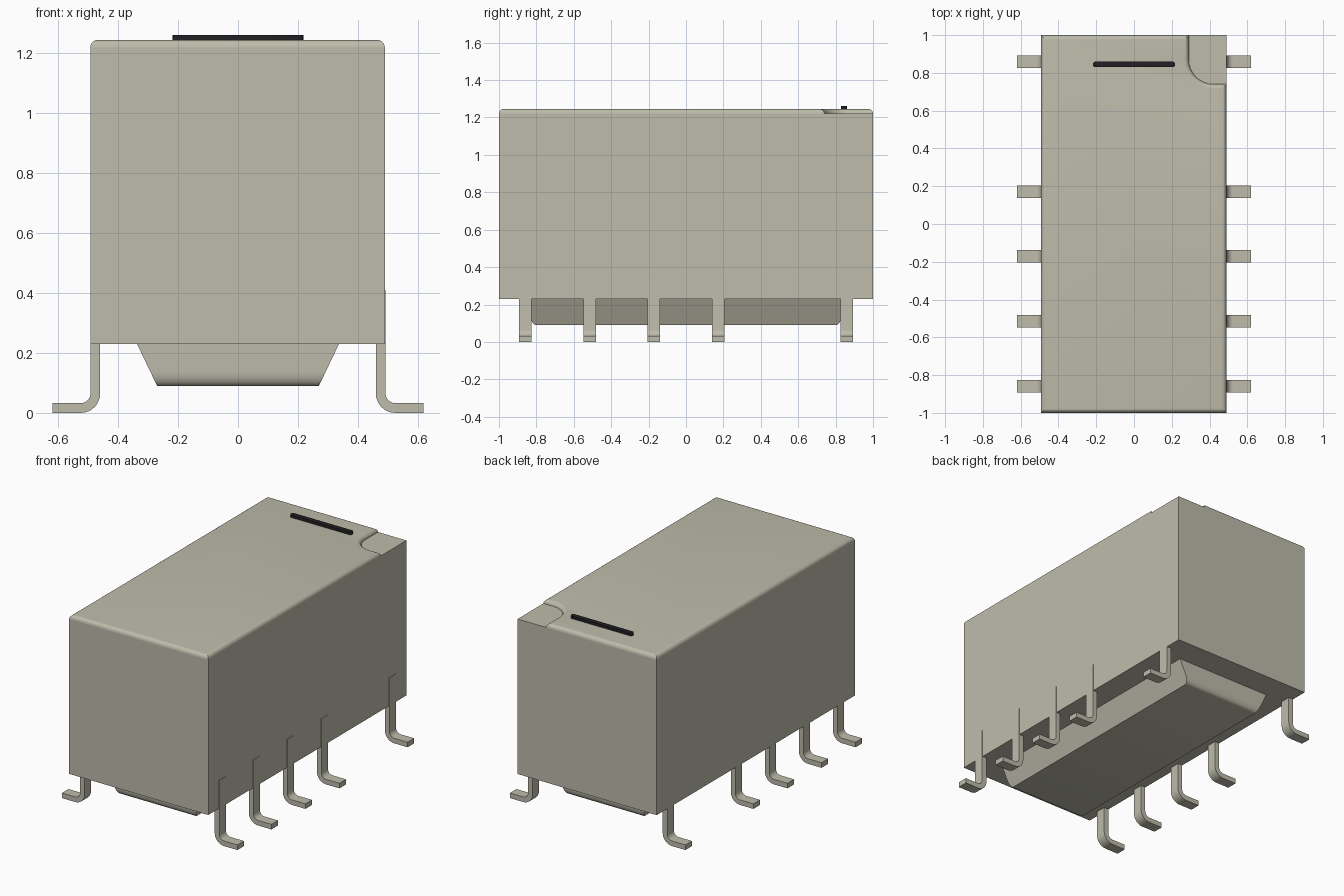
import bpy, bmesh
from math import cos, sin, pi

if "Cube" in bpy.data.objects:
    bpy.data.objects.remove(bpy.data.objects["Cube"])


def material(name, rgb):
    m = bpy.data.materials.new(name)
    m.use_nodes = True
    m.diffuse_color = (*rgb, 1)
    m.node_tree.nodes["Principled BSDF"].inputs["Base Color"].default_value = (*rgb, 1)
    return m


BEIGE = material("warm_grey_plastic", (0.515, 0.503, 0.407))
BLACK = material("black_marking", (0.015, 0.015, 0.017))


def loft(bm, rings, bottom=True, top=True):
    """Skin equal-length rings of points and cap the ends."""
    loops = [[bm.verts.new(p) for p in ring] for ring in rings]
    n = len(loops[0])
    for a, b in zip(loops, loops[1:]):
        for i in range(n):
            j = (i + 1) % n
            bm.faces.new((a[i], a[j], b[j], b[i]))
    if bottom:
        bm.faces.new(loops[0][::-1])
    if top:
        bm.faces.new(loops[-1])


def finish(name, bm, mat):
    bmesh.ops.recalc_face_normals(bm, faces=bm.faces)
    mesh = bpy.data.meshes.new(name)
    bm.to_mesh(mesh)
    bm.free()
    mesh.materials.append(mat)
    ob = bpy.data.objects.new(name, mesh)
    bpy.context.collection.objects.link(ob)
    bpy.ops.object.select_all(action='DESELECT')
    ob.select_set(True)
    bpy.context.view_layer.objects.active = ob
    bpy.ops.object.shade_smooth_by_angle()
    return ob


def arc(cx, cy, r, start, end, steps=8):
    return [(cx + r * cos(start + (end - start) * i / steps),
             cy + r * sin(start + (end - start) * i / steps)) for i in range(steps + 1)]


def rect(x0, x1, y, z):
    return [(x0, -y, z), (x1, -y, z), (x1, y, z), (x0, y, z)]


# Case: tall box below the rounded lid
LEFT, RIGHT, FLOOR, STEP, FILLET = -0.493, 0.49, 0.23, 1.22, 0.025
bm = bmesh.new()
loft(bm, [rect(LEFT, RIGHT, 1, FLOOR), rect(LEFT, RIGHT, 1, STEP)])
finish("case", bm, BEIGE)


# Lid: rounded rim, with one corner notched away along an arc
def lid_outline(d, z):
    nx, ny, r = 0.29, 0.74, 0.13
    pts = [(LEFT + d, -1 + d), (RIGHT - d, -1 + d), (RIGHT - d, ny - d)]
    pts += arc(nx + r, ny + r, r + d, 1.5 * pi, pi)
    pts += [(nx - d, 1 - d), (LEFT + d, 1 - d)]
    return [(x, y, z) for x, y in pts]


bm = bmesh.new()
steps = [pi / 2 * i / 6 for i in range(7)]
loft(bm, [lid_outline(FILLET * (1 - cos(t)), STEP + FILLET * sin(t)) for t in steps],
     bottom=False)
finish("lid", bm, BEIGE)

# Underside base: sloping sides, rounded at the lower ends
BASE, END, ROUND_Y, ROUND_Z = 0.09, 0.83, 0.03, 0.05


def base_ring(y, z):
    x = 0.27 + 0.067 * (z - BASE) / (FLOOR - BASE)
    return rect(-x, x, y, z)


bm = bmesh.new()
loft(bm, [base_ring(END, FLOOR)] +
     [base_ring(END - ROUND_Y * (1 - cos(t)), BASE + ROUND_Z * (1 - sin(t))) for t in steps])
finish("underside_base", bm, BEIGE)

# Pins: bent strips in two mirrored rows, one position left empty
INNER, THICK, BEND, TOE, PIN_TOP, HALF_W, PITCH = 0.46, 0.0325, 0.065, 0.62, 0.41, 0.033, 0.3435
centre = INNER + BEND
profile = [(INNER, PIN_TOP)] + arc(centre, BEND, BEND, pi, 1.5 * pi)
profile += [(TOE, 0), (TOE, THICK)]
profile += arc(centre, BEND, BEND - THICK, 1.5 * pi, pi) + [(INNER + THICK, PIN_TOP)]
for side, label in ((1, "left"), (-1, "right")):
    for k, slot in enumerate((-2.5, -1.5, -0.5, 0.5, 2.5)):
        y = slot * PITCH
        bm = bmesh.new()
        loft(bm, [[(side * x, y + s * HALF_W, z) for x, z in profile] for s in (-1, 1)])
        finish(f"{label}_pin_{k + 1}", bm, BEIGE)

# Orientation bar on the lid
bar = arc(0.203, 0.845, 0.015, -pi / 2, pi / 2) + arc(-0.203, 0.845, 0.015, pi / 2, 1.5 * pi)
bm = bmesh.new()
loft(bm, [[(x, y, z) for x, y in bar] for z in (1.24, 1.262)])
finish("orientation_bar", bm, BLACK)
